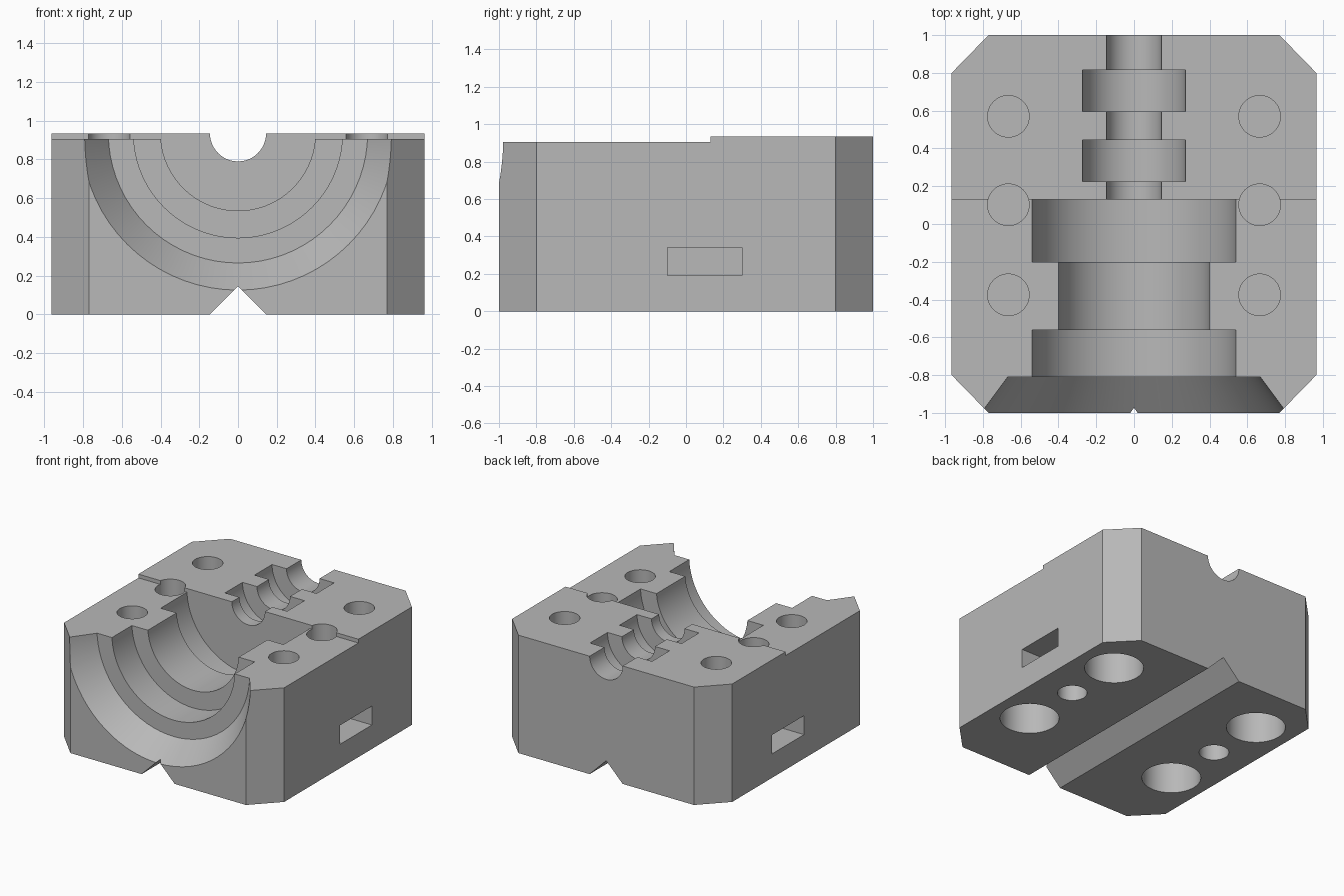
import bpy, bmesh, math
from mathutils import Matrix

cube = bpy.data.objects.get("Cube")
if cube:
    bpy.data.objects.remove(cube, do_unlink=True)

TOP, STEP = 0.935, 0.905

grey = bpy.data.materials.new("plain_grey")
grey.use_nodes = True
colour = (0.48, 0.48, 0.48, 1)
grey.diffuse_color = colour
grey.node_tree.nodes["Principled BSDF"].inputs["Base Color"].default_value = colour


def finish(name, bm):
    bmesh.ops.recalc_face_normals(bm, faces=bm.faces[:])
    mesh = bpy.data.meshes.new(name)
    bm.to_mesh(mesh)
    bm.free()
    mesh.materials.append(grey)
    obj = bpy.data.objects.new(name, mesh)
    bpy.context.collection.objects.link(obj)
    return obj


def prism(name, points, depth):
    """Extrude a closed outline along the vector depth."""
    bm = bmesh.new()
    face = bm.faces.new([bm.verts.new(p) for p in points])
    new = bmesh.ops.extrude_face_region(bm, geom=[face])["geom"]
    bmesh.ops.translate(bm, vec=depth, verts=[v for v in new if isinstance(v, bmesh.types.BMVert)])
    return finish(name, bm)


def box(name, x0, x1, y0, y1, z0, z1):
    return prism(name, [(x0, y0, z0), (x1, y0, z0), (x1, y1, z0), (x0, y1, z0)], (0, 0, z1 - z0))


def drill(name, x, y, radius, z0, z1):
    bm = bmesh.new()
    bmesh.ops.create_cone(bm, cap_ends=True, segments=48, radius1=radius, radius2=radius,
                          depth=z1 - z0, matrix=Matrix.Translation((x, y, (z0 + z1) / 2)))
    return finish(name, bm)


def lathe(name, profile, segments=72):
    """Spin (y, radius) pairs about the mould axis."""
    bm = bmesh.new()
    rings = []
    for y, r in profile:
        angles = [2 * math.pi * i / segments for i in range(segments)]
        rings.append([bm.verts.new((r * math.cos(a), y, TOP + r * math.sin(a))) for a in angles])
    for a, b in zip(rings, rings[1:]):
        for i in range(segments):
            j = (i + 1) % segments
            bm.faces.new((a[i], a[j], b[j], b[i]))
    bm.faces.new(rings[0])
    bm.faces.new(rings[-1])
    return finish(name, bm)


# Chamfered block
w, c = 0.965, 0.77
outline = [(c, -1), (w, -0.8), (w, 0.8), (c, 1), (-c, 1), (-w, 0.8), (-w, -0.8), (-c, -1)]
block = prism("mould_block", [(x, y, 0) for x, y in outline], (0, 0, TOP))

cutters = []

# Lowered front half of the parting face
cutters.append(box("step_cutter", -1.2, 1.2, -1.2, 0.13, STEP, 1.2))

# Stepped cavity with flared mouth and narrow collared channel
big, mid, collar, neck = 0.54, 0.4, 0.272, 0.145
cutters.append(lathe("cavity_cutter", [
    (-1.1, 0.884), (-0.81, 0.67), (-0.81, big), (-0.56, big), (-0.56, mid),
    (-0.2, mid), (-0.2, big), (0.13, big), (0.13, neck), (0.225, neck),
    (0.225, collar), (0.445, collar), (0.445, neck), (0.595, neck),
    (0.595, collar), (0.815, collar), (0.815, neck), (1.1, neck)]))

# V groove along the underside
cutters.append(prism("groove_cutter", [(-0.245, -1.1, -0.1), (0.245, -1.1, -0.1), (0, -1.1, 0.145)],
                     (0, 2.2, 0)))

# Blind holes and side slots, mirrored left and right
for s, side in ((1, "left"), (-1, "right")):
    x = s * 0.665
    cutters.append(box(side + "_slot_cutter", min(s * 0.5, s * 1.1), max(s * 0.5, s * 1.1),
                       -0.1, 0.3, 0.19, 0.34))
    for y in (0.57, 0.102, -0.375):
        cutters.append(drill(side + "_top_hole_cutter", x, y, 0.11, 0.62, 1.1))
    for y in (0.57, -0.375):
        cutters.append(drill(side + "_foot_hole_cutter", x, y, 0.212, -0.1, 0.32))
    cutters.append(drill(side + "_small_foot_hole_cutter", x, 0.102, 0.107, -0.1, 0.25))

# Carve the block
bpy.ops.object.select_all(action="DESELECT")
bpy.context.view_layer.objects.active = block
block.select_set(True)
for cutter in cutters:
    cutter.hide_render = True
    mod = block.modifiers.new(cutter.name, "BOOLEAN")
    mod.operation, mod.solver, mod.object = "DIFFERENCE", "EXACT", cutter
    bpy.ops.object.modifier_apply(modifier=mod.name)
    bpy.data.objects.remove(cutter, do_unlink=True)

bpy.ops.object.shade_smooth_by_angle(angle=math.radians(25))
